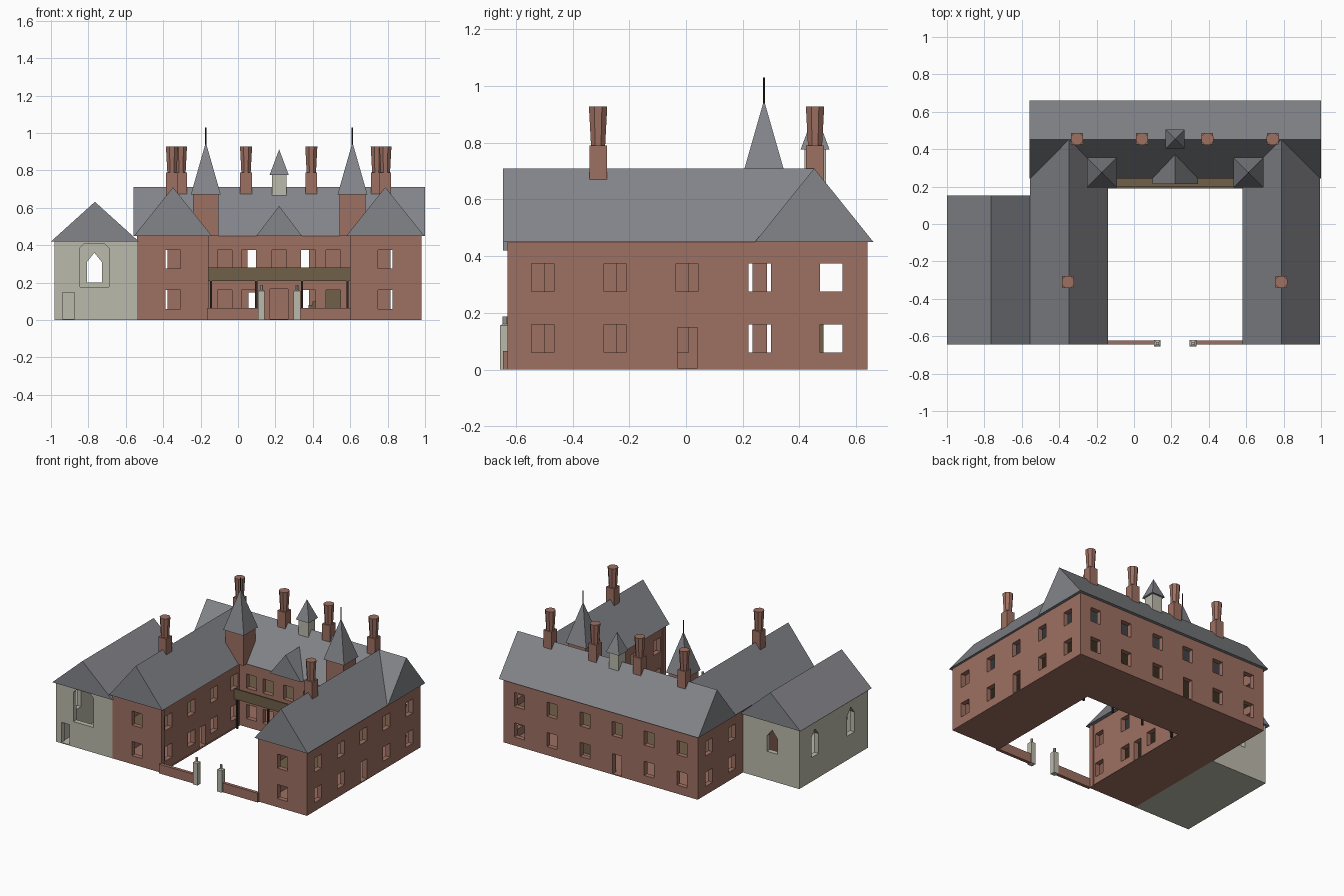
import bpy, bmesh, math
from mathutils import Vector, Matrix

if "Cube" in bpy.data.objects:
    bpy.data.objects.remove(bpy.data.objects["Cube"])


def material(name, rgb):
    m = bpy.data.materials.new(name)
    m.use_nodes = True
    m.diffuse_color = (*rgb, 1)
    m.node_tree.nodes["Principled BSDF"].inputs["Base Color"].default_value = (*rgb, 1)
    return m


BRICK = material("red brick", (0.34, 0.16, 0.12))
SLATE = material("grey slate", (0.23, 0.235, 0.255))
STONE = material("cream stone", (0.50, 0.49, 0.41))
WOOD = material("brown wood", (0.16, 0.115, 0.065))
DARK = material("dark timber", (0.03, 0.02, 0.018))


def finish(name, bm, mat):
    bmesh.ops.recalc_face_normals(bm, faces=bm.faces)
    me = bpy.data.meshes.new(name)
    bm.to_mesh(me)
    bm.free()
    me.materials.append(mat)
    ob = bpy.data.objects.new(name, me)
    bpy.context.collection.objects.link(ob)
    return ob


def box(name, mat, x, y, z):
    bm = bmesh.new()
    size = [b - a for a, b in (x, y, z)]
    mid = [(a + b) / 2 for a, b in (x, y, z)]
    bmesh.ops.create_cube(bm, size=1, matrix=Matrix.Translation(mid) @ Matrix.Diagonal((*size, 1)))
    return finish(name, bm, mat)


def cone(name, mat, x, y, z0, z1, r0, r1, sides):
    bm = bmesh.new()
    place = Matrix.Translation((x, y, (z0 + z1) / 2)) @ Matrix.Rotation(math.pi / sides, 4, "Z")
    bmesh.ops.create_cone(bm, cap_ends=True, segments=sides, radius1=r0, radius2=r1,
                          depth=z1 - z0, matrix=place)
    return finish(name, bm, mat)


def pyramid(name, mat, x, y, z0, z1, half):
    return cone(name, mat, x, y, z0, z1, half * math.sqrt(2), 0, 4)


def gable_roof(name, a, b, length, eave, ridge, along_y=True):
    """Triangular prism spanning a..b, running over the given length."""
    bm = bmesh.new()
    profile = ((a, eave), (b, eave), ((a + b) / 2, ridge))
    put = (lambda s, t, z: (s, t, z)) if along_y else (lambda s, t, z: (t, s, z))
    ends = [[bm.verts.new(put(s, t, z)) for s, z in profile] for t in length]
    bm.faces.new(ends[0])
    bm.faces.new(ends[1])
    for i in range(3):
        j = (i + 1) % 3
        bm.faces.new((ends[0][i], ends[0][j], ends[1][j], ends[1][i]))
    return finish(name, bm, SLATE)


def rect(c, z0, z1, half=0.039):
    return [(c - half, z0), (c + half, z0), (c + half, z1), (c - half, z1)]


def arch(c, z0, spring, top, half=0.04):
    return [(c - half, z0), (c + half, z0), (c + half, spring), (c, top), (c - half, spring)]


def door(c, half=0.035):
    return rect(c, 0.006, 0.148, half)


def windows(upper, lower):
    return [rect(c, 0.275, 0.375) for c in upper] + [rect(c, 0.06, 0.16) for c in lower]


def wall(name, mat, axis, span, outer, inner, height, holes):
    """Upright slab along one axis with openings left through it."""
    bm = bmesh.new()
    put = (lambda s, z: (s, outer, z)) if axis == "x" else (lambda s, z: (outer, s, z))
    outline = [(span[0], 0), (span[1], 0), (span[1], height), (span[0], height)]
    for loop in [outline] + holes:
        vs = [bm.verts.new(put(s, z)) for s, z in loop]
        for i, v in enumerate(vs):
            bm.edges.new((v, vs[(i + 1) % len(vs)]))
    depth = Vector((0, inner - outer, 0) if axis == "x" else (inner - outer, 0, 0))
    bmesh.ops.triangle_fill(bm, use_beauty=True, edges=bm.edges[:], normal=depth.normalized())
    out = bmesh.ops.extrude_face_region(bm, geom=bm.faces[:], use_keep_orig=True)
    moved = [g for g in out["geom"] if isinstance(g, bmesh.types.BMVert)]
    bmesh.ops.translate(bm, verts=moved, vec=depth)
    return finish(name, bm, mat)


EAVE, RIDGE, T = 0.45, 0.71, 0.035
MID = 0.22                       # symmetry line of the house
FRONT, BACK, COURT = -0.63, 0.64, 0.25

# House shell
back_x = [-0.415, -0.16, 0.09, 0.34, 0.60, 0.855]
wall("back_wall", BRICK, "x", (-0.54, 0.98), BACK, BACK - T, EAVE,
     windows(back_x, [c for c in back_x if c != 0.09]) + [door(0.09)])
court_x = [-0.07, 0.058, 0.22, 0.375, 0.51]
wall("court_wall", BRICK, "x", (-0.165, 0.605), COURT, COURT + T, EAVE,
     windows(court_x, [c for c in court_x if c != MID]) + [rect(MID, 0.006, 0.165, 0.048)])
side_y = [-0.505, -0.25, 0.003, 0.26, 0.512]
wall("right_outer_wall", BRICK, "y", (FRONT, BACK), 0.98, 0.98 - T, EAVE,
     windows(side_y, [c for c in side_y if c != 0.003]) + [door(0.005)])
wall("left_outer_wall", BRICK, "y", (FRONT, BACK), -0.54, -0.54 + T, EAVE,
     windows(side_y[3:], side_y[3:]))

inner_y = [-0.54, -0.285, -0.03, 0.195]
for side, s, outer in (("left", -1, -0.165), ("right", 1, 0.605)):
    wall(side + "_court_wall", BRICK, "y", (FRONT, COURT + T), outer, outer + s * T, EAVE,
         windows(inner_y, inner_y) + [door(-0.16)])
    mid = MID + s * 0.5675
    span = (mid - 0.19, mid + 0.19)
    wall(side + "_wing_front", BRICK, "x", span, FRONT, FRONT + T, EAVE,
         windows([mid], [mid]))
    box(side + "_wing_base", BRICK, span, (FRONT, COURT), (0, 0.005))
    box(side + "_wing_floor", WOOD, (span[0] + 0.02, span[1] - 0.02),
        (FRONT + 0.02, COURT), (0.215, 0.228))
    gable_roof(side + "_wing_roof", mid - 0.208, mid + 0.208, (-0.645, 0.452), EAVE, RIDGE)

    # Corner tower with spire
    tx = MID + s * 0.392
    box(side + "_tower", BRICK, (tx - 0.069, tx + 0.069), (0.206, 0.344), (EAVE, 0.672))
    pyramid(side + "_tower_spire", SLATE, tx, 0.275, 0.67, 0.95, 0.08)
    cone(side + "_spire_rod", DARK, tx, 0.275, 0.93, 1.03, 0.004, 0.004, 6)

    # Gate wall and pier
    px = MID + s * 0.095
    box(side + "_gate_wall", BRICK, sorted((px + s * 0.015, outer)), (-0.645, -0.622), (0, 0.065))
    box(side + "_gate_pier", STONE, (px - 0.018, px + 0.018), (-0.656, -0.62), (0, 0.155))
    pyramid(side + "_pier_cap", STONE, px, -0.638, 0.155, 0.166, 0.018)
    cone(side + "_pier_finial", STONE, px, -0.638, 0.155, 0.187, 0.009, 0.009, 8)

box("back_range_base", BRICK, (-0.54, 0.98), (COURT, BACK), (0, 0.005))
box("back_range_floor", WOOD, (-0.52, 0.96), (COURT + 0.01, BACK - 0.02), (0.215, 0.228))
gable_roof("back_range_roof", 0.243, 0.661, (-0.56, 1.0), EAVE, RIDGE, along_y=False)
gable_roof("court_gable", 0.098, 0.342, (0.215, 0.375), EAVE, 0.61)

# Staircase
for i in range(11):
    x = 0.31 + i * 0.022
    box("stair_step", WOOD, (x, x + 0.022), (0.40, 0.485), (0.005, 0.02 * (i + 1)))

# Veranda along the court
box("veranda_deck", WOOD, (-0.165, 0.605), (0.19, COURT), (0.208, 0.222))
box("veranda_parapet", WOOD, (-0.165, 0.605), (0.19, 0.20), (0.208, 0.28))
for x in (-0.145, 0.097, 0.342, 0.585):
    box("veranda_post", DARK, (x - 0.006, x + 0.006), (0.192, 0.204), (0, 0.21))

# Chimneys
for x, y in [(-0.305, 0.455), (0.043, 0.455), (0.392, 0.455), (0.742, 0.455),
             (-0.353, -0.31), (0.788, -0.31)]:
    box("chimney_base", BRICK, (x - 0.031, x + 0.031), (y - 0.031, y + 0.031), (0.64, 0.79))
    cone("chimney_stack", BRICK, x, y, 0.79, 0.928, 0.027, 0.035, 8)

# Roof lantern
box("lantern", STONE, (0.182, 0.258), (0.417, 0.493), (0.66, 0.78))
pyramid("lantern_roof", SLATE, MID, 0.455, 0.776, 0.912, 0.051)

# Chapel
CH = 0.42
big_window = [(-0.845, 0.178), (-0.69, 0.178), (-0.69, 0.385), (-0.715, 0.41),
              (-0.82, 0.41), (-0.845, 0.385)]
wall("chapel_front", STONE, "x", (-0.98, -0.54), FRONT, FRONT + T, CH,
     [big_window, door(-0.906, 0.032)])
wall("chapel_back", STONE, "x", (-0.98, -0.54), 0.135, 0.135 - T, CH,
     [arch(-0.768, 0.2, 0.31, 0.36)])
wall("chapel_side", STONE, "y", (FRONT, 0.135), -0.98, -0.98 + T, CH,
     [arch(y, 0.17, 0.31, 0.36) for y in (-0.44, -0.04)])
box("chapel_base", STONE, (-0.98, -0.54), (FRONT, 0.135), (0, 0.005))
gable_roof("chapel_roof", -1.0, -0.53, (-0.645, 0.152), CH, 0.632)
